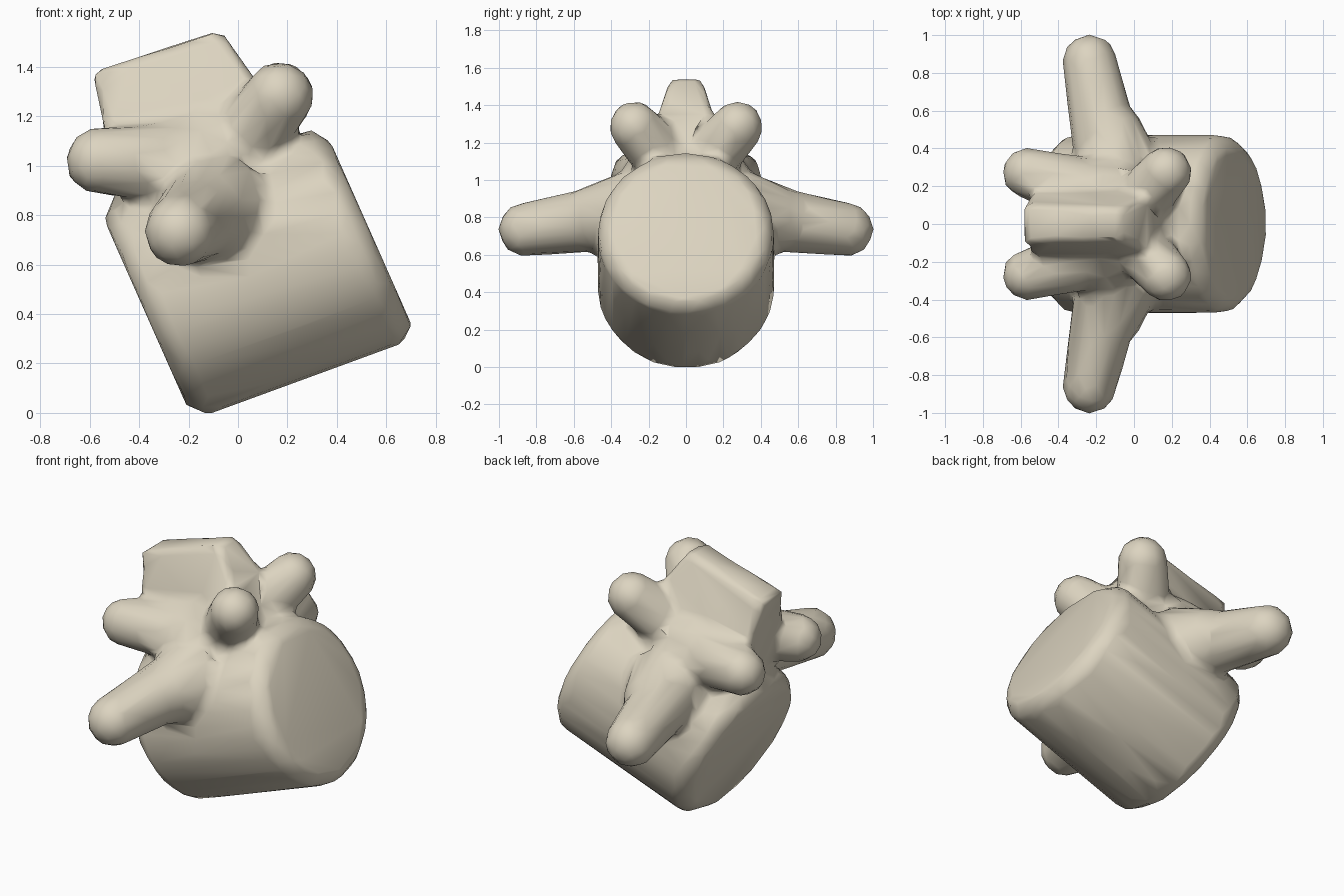
import bpy, bmesh, math
from mathutils import Vector, Matrix

if "Cube" in bpy.data.objects:
    bpy.data.objects.remove(bpy.data.objects["Cube"])

bone = bpy.data.materials.new("bone_ivory")
bone.diffuse_color = (0.72, 0.66, 0.53, 1)
bone.use_nodes = True
bone.node_tree.nodes["Principled BSDF"].inputs["Base Color"].default_value = bone.diffuse_color
bm = bmesh.new()


def cone(a, b, r1, r2, sides=20):
    """Tapered rod from a to b."""
    a, b = Vector(a), Vector(b)
    d = b - a
    rot = d.to_track_quat('Z', 'Y').to_matrix().to_4x4()
    return bmesh.ops.create_cone(
        bm, cap_ends=True, segments=sides, radius1=r1, radius2=r2, depth=d.length,
        matrix=Matrix.Translation((a + b) / 2) @ rot)["verts"]


def ball(c, size, tilt=0.0):
    """Ellipsoid with half sizes, tilted about y."""
    bmesh.ops.create_uvsphere(
        bm, u_segments=20, v_segments=12, radius=1,
        matrix=Matrix.Translation(c) @ Matrix.Rotation(tilt, 4, 'Y')
        @ Matrix.Diagonal((*size, 1)))


def limb(a, b, r1, r2):
    """Tapered rod with a rounded tip."""
    cone(a, b, r1, r2)
    ball(b, (r2, r2, r2))


# Vertebral body: tilted drum with rounded rims
left, right = Vector((-0.375, 0, 0.405)), Vector((0.535, 0, 0.735))
axis = (right - left).normalized()
up = Vector((-axis.z, 0, axis.x))
drum = cone(left, right, 0.475, 0.472, 32)
# Lean the end faces
for v in drum:
    v.co += axis * (v.co - (left + right) / 2).dot(up) * -0.07
rims = [e for e in {e for v in drum for e in v.link_edges}
        if abs((e.verts[0].co - e.verts[1].co).dot(axis)) < 0.3]
bmesh.ops.bevel(bm, geom=rims, offset=0.045, segments=2, affect='EDGES')

# Arch joining the body to the processes
ball((-0.17, 0, 0.97), (0.33, 0.36, 0.28), -0.34)

# Spinous process: upright blade, wide along x, narrow at the top
blade = [(-0.49, 0.92), (0.20, 1.05), (0.07, 1.35), (-0.07, 1.55), (-0.59, 1.38)]
half = [0.24, 0.24, 0.14, 0.085, 0.10]
front = [bm.verts.new((x, -h, z)) for (x, z), h in zip(blade, half)]
back = [bm.verts.new((x, h, z)) for (x, z), h in zip(blade, half)]
bm.faces.new(front)
bm.faces.new(back[::-1])
for i in range(5):
    j = (i + 1) % 5
    bm.faces.new((front[j], front[i], back[i], back[j]))

for s in (-1, 1):
    # Transverse processes with a flared root
    limb((-0.12, s * 0.28, 0.82), (-0.235, s * 0.86, 0.735), 0.19, 0.145)
    cone((-0.09, s * 0.28, 0.82), (-0.14, s * 0.56, 0.79), 0.24, 0.16)
    # Upper and lower articular knobs
    limb((0.03, s * 0.12, 1.10), (0.17, s * 0.275, 1.285), 0.15, 0.138)
    limb((-0.30, s * 0.20, 1.01), (-0.565, s * 0.27, 1.02), 0.16, 0.135)

bmesh.ops.recalc_face_normals(bm, faces=bm.faces)
mesh = bpy.data.meshes.new("vertebra")
bm.to_mesh(mesh)
bm.free()
mesh.materials.append(bone)
obj = bpy.data.objects.new("vertebra", mesh)
bpy.context.collection.objects.link(obj)

# Fuse the parts into one skin, soften the joins, then thin the mesh
m = obj.modifiers.new("fuse", 'REMESH')
m.mode = 'VOXEL'
m.voxel_size = 0.025
m.use_smooth_shade = True
m = obj.modifiers.new("soften", 'SMOOTH')
m.factor = 0.5
m.iterations = 10
m = obj.modifiers.new("thin", 'DECIMATE')
m.ratio = 0.05
